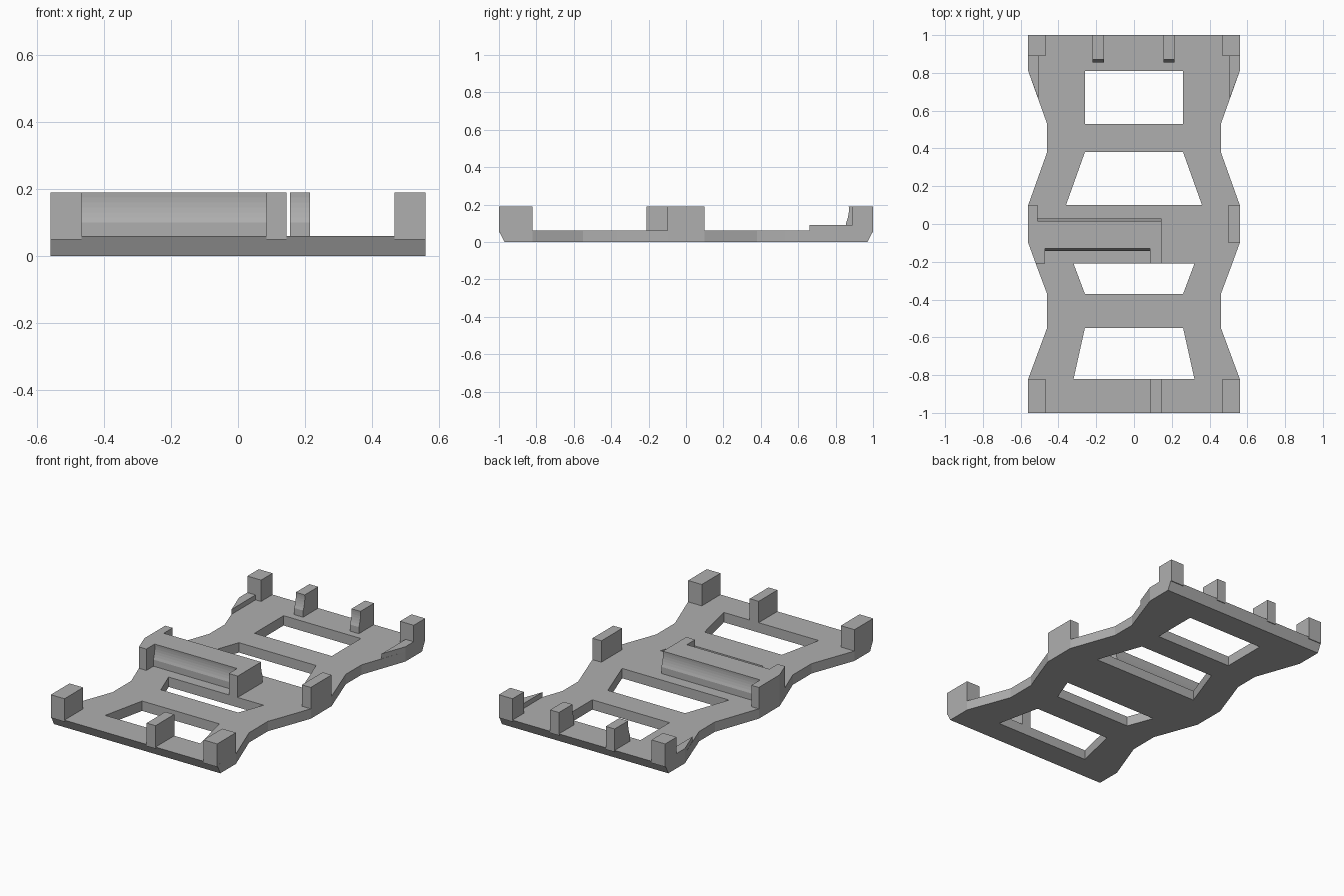
import bpy
import bmesh

cube = bpy.data.objects.get("Cube")
if cube:
    bpy.data.objects.remove(cube, do_unlink=True)

DECK, TOP = 0.06, 0.19

grey = bpy.data.materials.new("plain grey")
grey.use_nodes = True
grey.diffuse_color = (0.43, 0.43, 0.43, 1)
grey.node_tree.nodes["Principled BSDF"].inputs["Base Color"].default_value = grey.diffuse_color


def finish(name, bm):
    bmesh.ops.recalc_face_normals(bm, faces=bm.faces)
    mesh = bpy.data.meshes.new(name)
    bm.to_mesh(mesh)
    bm.free()
    mesh.materials.append(grey)
    obj = bpy.data.objects.new(name, mesh)
    bpy.context.collection.objects.link(obj)
    return obj


def extrude(bm, faces, vec):
    new = bmesh.ops.extrude_face_region(bm, geom=faces)["geom"]
    verts = [g for g in new if isinstance(g, bmesh.types.BMVert)]
    bmesh.ops.translate(bm, verts=verts, vec=vec)


def post(name, outline, top=TOP):
    """Upright block from a plan outline, slightly sunk into the deck."""
    bm = bmesh.new()
    face = bm.faces.new([bm.verts.new((x, y, DECK - 0.01)) for x, y in outline])
    extrude(bm, [face], (0, 0, top - DECK + 0.01))
    return finish(name, bm)


def box(name, x0, x1, y0, y1):
    return post(name, [(x0, y0), (x1, y0), (x1, y1), (x0, y1)])


def bar(name, x0, x1, profile):
    """Side profile in y and z swept along x."""
    bm = bmesh.new()
    face = bm.faces.new([bm.verts.new((x0, y, z)) for y, z in profile])
    extrude(bm, [face], (x1 - x0, 0, 0))
    return finish(name, bm)


def hollow(foot, top, depth):
    """Upright foot with a shallow curved hollow above it."""
    z0 = DECK + 0.04
    pts = [(foot, DECK - 0.01), (foot, z0)]
    for i in range(1, 7):
        t = i / 6
        pts.append((foot + (top - foot) * t + depth * 4 * t * (1 - t),
                    z0 + (TOP - z0) * t))
    return pts


# Waisted deck: y, outer half width, opening half width, opening follows
rows = [(-1, .56, .32, False), (-.82, .56, .32, True), (-.55, .46, .26, False),
        (-.37, .46, .26, True), (-.21, .52, .32, False), (-.10, .56, .32, False),
        (.10, .56, .36, True), (.38, .46, .26, False), (.53, .46, .26, True),
        (.81, .56, .26, False), (1, .56, .26, False)]
bm = bmesh.new()
grid = [[bm.verts.new((x, y, 0)) for x in (-o, -i, i, o)] for y, o, i, _ in rows]
for a, b, row in zip(grid, grid[1:], rows):
    for c in range(3):
        if not (row[3] and c == 1):
            bm.faces.new((a[c], a[c + 1], b[c + 1], b[c]))
extrude(bm, bm.faces[:], (0, 0, DECK))
# Sloped lower edge at both ends
for v in bm.verts:
    if abs(v.co.y) > 0.99 and v.co.z < 0.01:
        v.co.y *= 0.97
bmesh.ops.dissolve_limit(bm, angle_limit=0.01, verts=bm.verts, edges=bm.edges)
finish("deck", bm)

# Corner posts and low side ledges
for side, s in (("right", -1), ("left", 1)):
    box("front_post_" + side, s * .56, s * .468, -1, -.82)
    box("back_post_" + side, s * .56, s * .468, .89, 1)
    post("side_ledge_" + side,
         [(s * .505, .66), (s * .56, .81), (s * .56, .89), (s * .505, .89)], 0.09)

# Single posts
box("front_middle_post", .085, .145, -1, -.82)
box("side_post_left", .50, .56, -.10, .10)

# Back clips with hollowed inner faces
clip = hollow(.855, .87, .006) + [(1, TOP), (1, DECK - 0.01)]
bar("back_clip_right", -.22, -.16, clip)
bar("back_clip_left", .155, .215, clip)

# Central holder: hollowed bar, arm and side wall
holder = hollow(-.142, -.13, .006) + hollow(.03, .015, -.006)[::-1]
bar("holder_bar", -.515, .145, holder)
box("holder_arm", .085, .145, -.21, -.10)
post("holder_side_wall", [(-.56, .10), (-.56, -.10), (-.52, -.21), (-.47, -.21),
                          (-.47, -.10), (-.51, -.10), (-.51, .10)])
